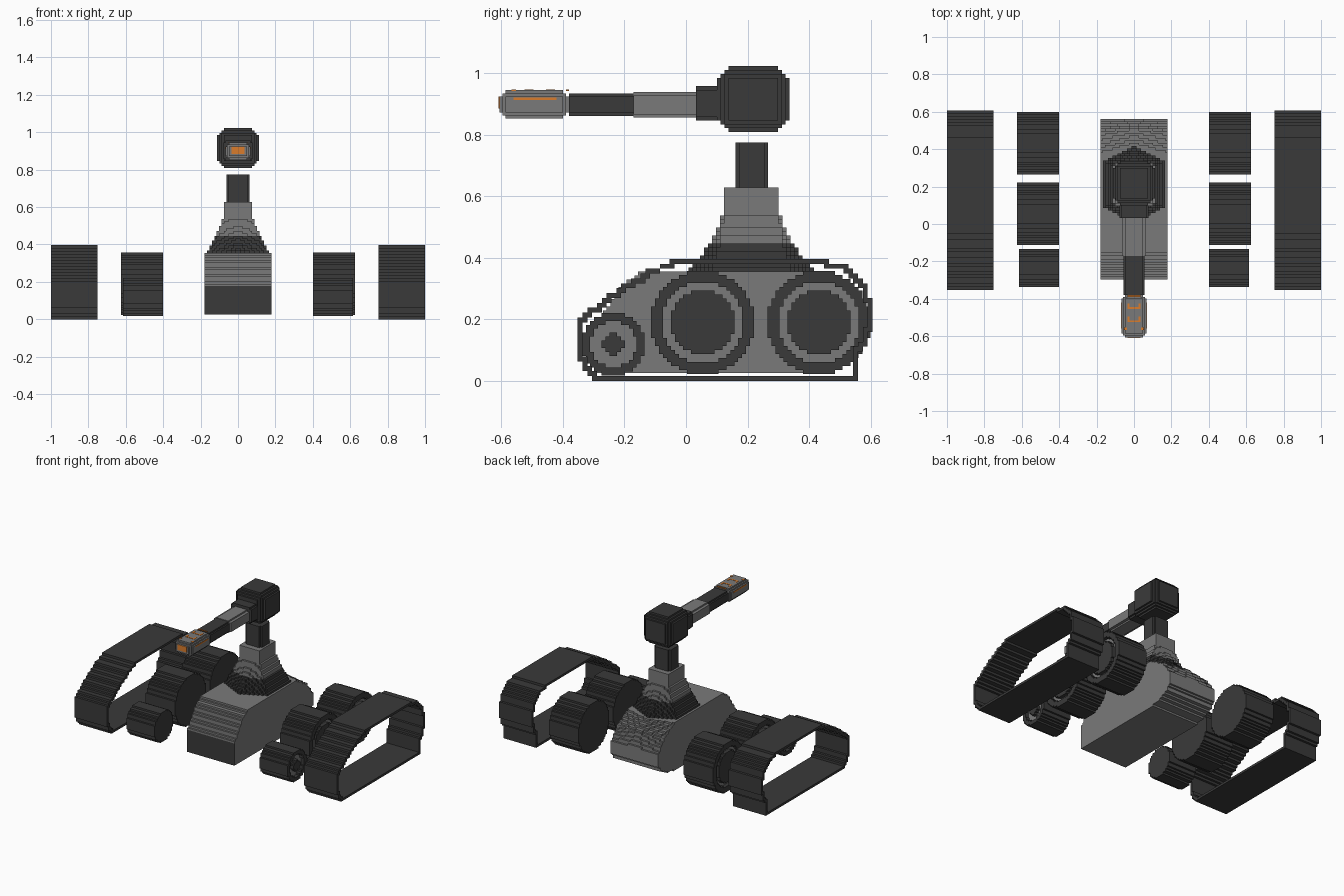
import bpy, bmesh, itertools
from math import hypot

cube = bpy.data.objects.get("Cube")
if cube:
    bpy.data.objects.remove(cube, do_unlink=True)


def material(name, rgb):
    m = bpy.data.materials.new(name)
    m.use_nodes = True
    m.diffuse_color = (*rgb, 1)
    m.node_tree.nodes["Principled BSDF"].inputs["Base Color"].default_value = (*rgb, 1)
    return m


MATS = [material("dark grey", (0.042, 0.042, 0.042)),
        material("light grey", (0.195, 0.195, 0.195)),
        material("orange", (0.7, 0.2, 0.025))]
DARK, LIGHT, ORANGE = range(3)


def in_polygon(poly, y, z):
    inside = False
    for (y0, z0), (y1, z1) in zip(poly, poly[1:] + poly[:1]):
        if (z0 > z) != (z1 > z) and y < y0 + (z - z0) * (y1 - y0) / (z1 - z0):
            inside = not inside
    return inside


def blocks(name, low, high, step, inside, paint):
    """Stepped block solid: fills the cells that pass inside(), coloured by paint()."""
    n = [max(1, round((h - l) / s)) for l, h, s in zip(low, high, step)]
    size = [(h - l) / c for l, h, c in zip(low, high, n)]

    def centre(c):
        return [l + (i + 0.5) * s for l, i, s in zip(low, c, size)]

    cells = {c for c in itertools.product(*map(range, n)) if inside(*centre(c))}
    bm = bmesh.new()
    verts = {}

    def corner(k):
        if k not in verts:
            verts[k] = bm.verts.new([l + i * s for l, i, s in zip(low, k, size)])
        return verts[k]

    for c in cells:
        for axis in range(3):
            for side in (0, 1):
                near = list(c)
                near[axis] += 2 * side - 1
                if tuple(near) in cells:
                    continue
                u, w = (axis + 1) % 3, (axis + 2) % 3
                ring = []
                for du, dw in ((0, 0), (1, 0), (1, 1), (0, 1)):
                    k = list(c)
                    k[axis] += side
                    k[u] += du
                    k[w] += dw
                    ring.append(corner(tuple(k)))
                face = bm.faces.new(ring if side else ring[::-1])
                normal = [0, 0, 0]
                normal[axis] = 2 * side - 1
                face.material_index = paint(*centre(c), normal)
    # merge coplanar cell faces of one colour
    bmesh.ops.dissolve_limit(bm, angle_limit=0.01, verts=bm.verts[:], edges=bm.edges[:],
                             delimit={'MATERIAL'})
    me = bpy.data.meshes.new(name)
    bm.to_mesh(me)
    bm.free()
    for m in MATS:
        me.materials.append(m)
    ob = bpy.data.objects.new(name, me)
    bpy.context.collection.objects.link(ob)
    return ob


def chamfered(name, low, high, step, cut, colour, axes=(0, 1, 2)):
    """Block whose edges between the given axes are cut back in steps."""
    def inside(*p):
        d = [min(p[a] - low[a], high[a] - p[a]) for a in axes]
        return all(a + b > cut for a, b in itertools.combinations(d, 2))
    return blocks(name, low, high, (step,) * 3, inside, lambda *a: colour)


def plate(name, x, y, z, sx, sy, sz):
    return blocks(name, (x - sx / 2, y - sy / 2, z - sz / 2),
                  (x + sx / 2, y + sy / 2, z + sz / 2), (1, 1, 1),
                  lambda *p: True, lambda *a: ORANGE)


# Tracks: thin closed belts
BELT = [(-0.29, 0), (0.555, 0), (0.56, 0.09), (0.585, 0.12), (0.606, 0.18), (0.606, 0.25),
        (0.575, 0.33), (0.53, 0.37), (0.44, 0.396), (-0.04, 0.396), (-0.12, 0.36),
        (-0.25, 0.28), (-0.352, 0.2), (-0.352, 0.08), (-0.33, 0.04)]
V = 1 / 64
OFFSETS = [d for d in itertools.product((-V, 0, V), repeat=2) if any(d)]


def in_belt(x, y, z):
    return in_polygon(BELT, y, z) and not all(
        in_polygon(BELT, y + dy, z + dz) for dy, dz in OFFSETS)


# Wheels: tyre, recessed light ring and hub on the outer face
def wheel(name, side, y0, z0, r, ring, hub, outer):
    def inside(x, y, z):
        d = hypot(y - y0, z - z0)
        return d < r and not (hub < d < ring and abs(x) > outer - 0.025)

    def paint(x, y, z, n):
        d = hypot(y - y0, z - z0)
        return LIGHT if hub < d < ring and n[0] == side else DARK

    a, b = sorted((side * 0.4, side * outer))
    blocks(name, (a, y0 - r, z0 - r), (b, y0 + r, z0 + r), (0.025, 0.0128, 0.0128), inside, paint)


for label, s in (("left", 1), ("right", -1)):
    a, b = sorted((s * 0.75, s))
    blocks(label + "_track", (a, -0.352, 0), (b, 0.606, 0.396), (1, V, V), in_belt,
           lambda *p: DARK)
    wheel(label + "_rear_wheel", s, 0.432, 0.19, 0.167, 0.134, 0.103, 0.625)
    wheel(label + "_middle_wheel", s, 0.054, 0.19, 0.167, 0.134, 0.103, 0.625)
    wheel(label + "_front_wheel", s, -0.236, 0.119, 0.101, 0.072, 0.036, 0.615)

# Hull: sloped nose with a dark front plate, rounded stern with a ridge
HULL = [(-0.296, 0.02), (0.33, 0.02), (0.45, 0.04), (0.53, 0.08), (0.562, 0.13), (0.562, 0.2),
        (0.52, 0.29), (0.42, 0.36), (-0.13, 0.36), (-0.2, 0.32), (-0.296, 0.18)]


def in_hull(x, y, z):
    ridge = 0.3 * abs(x) * max(0, (z - 0.18) / 0.18) if y > 0.2 else 0
    return in_polygon(HULL, y + ridge, z)


blocks("hull", (-0.18, -0.296, 0.025), (0.18, 0.562, 0.355), (0.0129,) * 3, in_hull,
       lambda x, y, z, n: DARK if n[1] < 0 and z < 0.18 and y < 0 else LIGHT)


# Turret base: pointed skirt that narrows to a square column
def in_base(x, y, z):
    t = max(0, 1 - (z - 0.355) / 0.2)
    return (abs(x) < 0.08 + 0.085 * t ** 1.3
            and abs(y - 0.212) < 0.094 + 0.11 * t ** 1.6 - 0.5 * t * max(0, abs(x) - 0.01))


blocks("turret_base", (-0.165, 0.008, 0.355), (0.165, 0.416, 0.628), (0.0128,) * 3, in_base,
       lambda x, y, z, n: DARK if z < 0.45 else LIGHT)

# Neck and head
chamfered("neck", (-0.062, 0.16, 0.628), (0.062, 0.266, 0.774), 0.012, 0.02, DARK, (0, 1))
chamfered("head", (-0.112, 0.1, 0.808), (0.112, 0.336, 1.022), 0.0125, 0.04, DARK)

# Gun: collar, two sleeves and muzzle
chamfered("gun_collar", (-0.078, 0.033, 0.845), (0.078, 0.1, 0.957), 0.012, 0.02, DARK, (0, 2))
chamfered("rear_sleeve", (-0.064, -0.17, 0.855), (0.064, 0.033, 0.938), 0.01, 0.02, LIGHT, (0, 2))
chamfered("front_sleeve", (-0.056, -0.38, 0.86), (0.056, -0.17, 0.934), 0.01, 0.02, DARK, (0, 2))
chamfered("muzzle", (-0.068, -0.606, 0.852), (0.068, -0.38, 0.944), 0.01, 0.025, LIGHT)

# Orange muzzle markings
plate("muzzle_glow", 0, -0.606, 0.904, 0.07, 0.006, 0.038)
for i, y in enumerate((-0.385, -0.45, -0.52)):
    plate(f"top_bar_{i}", 0, y, 0.944, 0.07, 0.01, 0.004)
for label, s in (("left", 1), ("right", -1)):
    plate(label + "_side_stripe", s * 0.068, -0.49, 0.916, 0.004, 0.14, 0.009)
    plate(label + "_top_dot", s * 0.045, -0.56, 0.944, 0.015, 0.015, 0.004)
    for i, y in enumerate((-0.435, -0.505)):
        plate(f"{label}_top_tick_{i}", s * 0.03, y, 0.944, 0.01, 0.02, 0.004)
